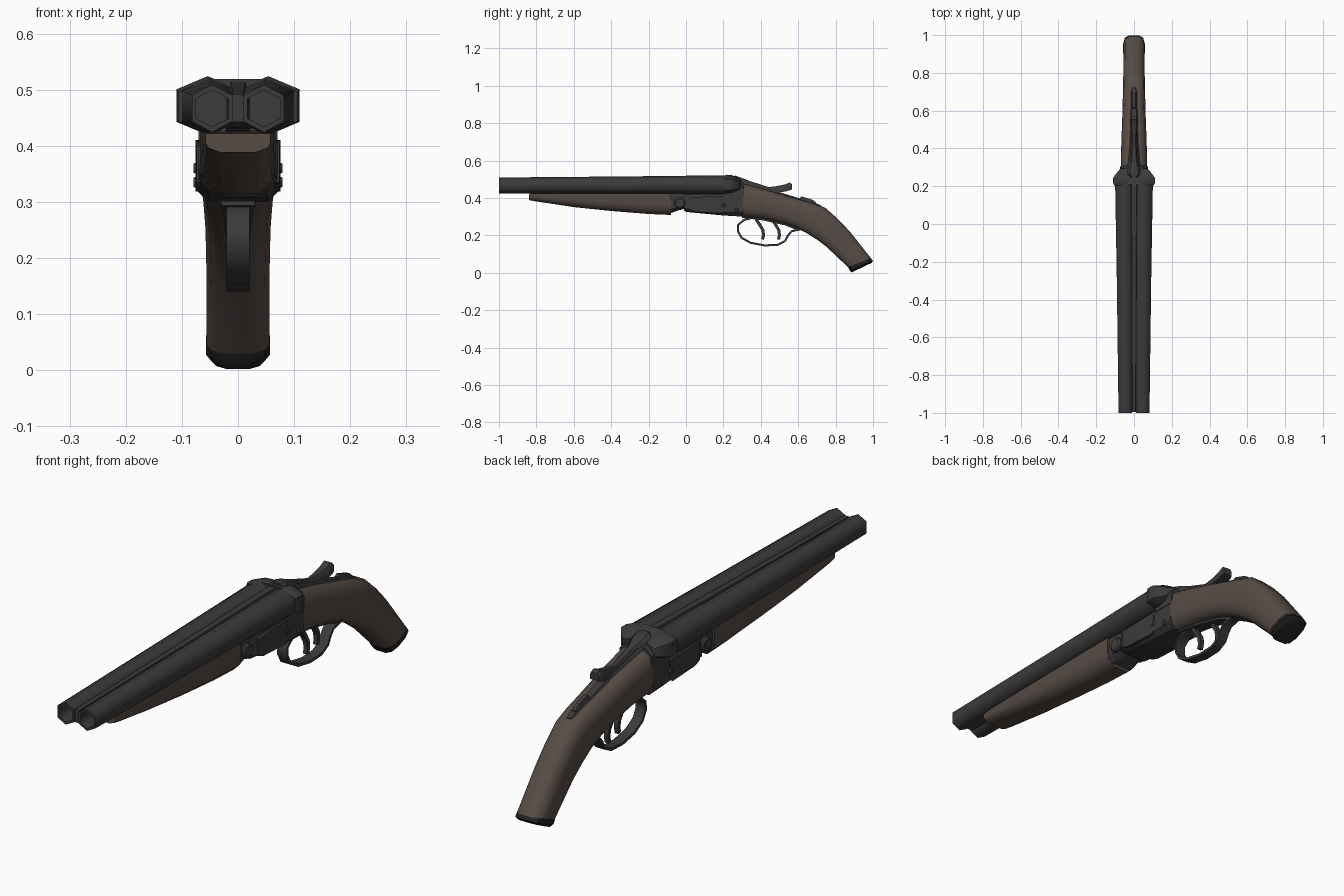
import bpy, bmesh, math
from mathutils import Vector

if "Cube" in bpy.data.objects:
    bpy.data.objects.remove(bpy.data.objects["Cube"])


def material(name, rgb):
    m = bpy.data.materials.new(name)
    m.diffuse_color = (*rgb, 1)
    m.use_nodes = True
    m.node_tree.nodes["Principled BSDF"].inputs["Base Color"].default_value = m.diffuse_color
    return m


STEEL = material("dark_steel", (0.045, 0.043, 0.045))
WOOD = material("dark_wood", (0.095, 0.072, 0.06))
BLACK = material("black_butt", (0.015, 0.015, 0.016))

# Cross-sections, as (sideways, up) in the range -1..1
HEX = [(0, 1), (1, .55), (1, -.55), (0, -1), (-1, -.55), (-1, .55)]
BOX = [(1, 1), (1, -1), (-1, -1), (-1, 1)]
STRAP = [(.6, 1), (1, .3), (1, -1), (-1, -1), (-1, .3), (-.6, 1)]
GRIP = [(.45, 1), (.85, .8), (1, .3), (1, -.4), (.85, -.8), (.45, -1)]
GRIP += [(-u, v) for u, v in reversed(GRIP)]
FOREND = [(1, 1), (1, .0), (.9, -.55), (.52, -1)]
FOREND += [(-u, v) for u, v in reversed(FOREND)]
ACTION = [(.9, 1), (1, -.65), (.72, -1)]
ACTION += [(-u, v) for u, v in reversed(ACTION)]


def loft(name, section, stations, mat, angle=40):
    """Skin a section through stations (top (y,z), bottom (y,z), half width, x)."""
    bm = bmesh.new()
    rings = []
    for top, bot, w, x in stations:
        t, b = Vector(top), Vector(bot)
        ring = []
        for u, v in section:
            p = b.lerp(t, (v + 1) / 2)
            ring.append(bm.verts.new((x + u * w, p.x, p.y)))
        rings.append(ring)
    n = len(section)
    for a, c in zip(rings, rings[1:]):
        for i in range(n):
            j = (i + 1) % n
            bm.faces.new((a[i], a[j], c[j], c[i]))
    bm.faces.new(rings[0])
    bm.faces.new(rings[-1])
    bmesh.ops.recalc_face_normals(bm, faces=bm.faces)
    me = bpy.data.meshes.new(name)
    bm.to_mesh(me)
    bm.free()
    ob = bpy.data.objects.new(name, me)
    bpy.context.collection.objects.link(ob)
    me.materials.append(mat)
    bpy.ops.object.select_all(action='DESELECT')
    ob.select_set(True)
    bpy.context.view_layer.objects.active = ob
    bpy.ops.object.shade_smooth_by_angle(angle=math.radians(angle))
    return ob


def upright(rows, x=0):
    """Stations from (y, top z, bottom z, half width)."""
    return [((y, t), (y, b), w, x) for y, t, b, w in rows]


def ribbon(name, path, widths, thick, mat, x=0):
    """Strip of metal following a (y, z) path."""
    pts = [Vector(p) for p in path]
    st = []
    for i, p in enumerate(pts):
        d = (pts[min(i + 1, len(pts) - 1)] - pts[max(i - 1, 0)]).normalized()
        nrm = Vector((-d.y, d.x)) * thick / 2
        w = widths[0] + (widths[1] - widths[0]) * i / (len(pts) - 1)
        st.append((p + nrm, p - nrm, w, x))
    return loft(name, BOX, st, mat, 50)


def pin(name, y, z, r, half, sides=10):
    st = [(-half, r * .8), (-half + .006, r), (half - .006, r), (half, r * .8)]
    bm = bmesh.new()
    rings = [[bm.verts.new((x, y + q * math.cos(math.tau * i / sides),
                            z + q * math.sin(math.tau * i / sides)))
              for i in range(sides)] for x, q in st]
    for a, c in zip(rings, rings[1:]):
        for i in range(sides):
            bm.faces.new((a[i], a[i - 1], c[i - 1], c[i]))
    bm.faces.new(rings[0])
    bm.faces.new(rings[-1])
    bmesh.ops.recalc_face_normals(bm, faces=bm.faces)
    me = bpy.data.meshes.new(name)
    bm.to_mesh(me)
    bm.free()
    me.materials.append(STEEL)
    bpy.context.collection.objects.link(bpy.data.objects.new(name, me))


for s, side in ((1, "right"), (-1, "left")):
    # Hollow hexagonal barrel, outside wall then bore
    rows = [(.22, .521, .419, .05, .05), (-.3, .515, .422, .043, .048),
            (-1, .509, .424, .036, .046), (-1, .499, .434, .029, .046),
            (.18, .499, .434, .029, .046)]
    loft(side + "_barrel", HEX,
         [((y, t), (y, b), w, s * x) for y, t, b, w, x in rows], STEEL, 65)
    # Rounded breech fence
    loft(side + "_fence", HEX,
         [((y, t), (y, b), w, s * x) for y, t, b, w, x in
          [(.205, .518, .422, .052, .054), (.215, .524, .419, .056, .054),
           (.245, .522, .421, .056, .054), (.27, .51, .428, .045, .047),
           (.295, .495, .44, .03, .04)]], STEEL, 50)
    # Raised lock plate
    loft(side + "_lock_plate", BOX,
         upright([(.02, .40, .335, .004), (.05, .405, .325, .006),
                  (.19, .41, .318, .006), (.205, .40, .33, .004)], s * .07), STEEL)

# Rib filling the valley between barrels
loft("barrel_rib", STRAP, upright([(.22, .514, .425, .022), (-.3, .503, .432, .018),
                                   (-.995, .492, .442, .014)]), STEEL)

# Receiver and standing breech
loft("receiver", ACTION, upright([(-.012, .40, .335, .06), (0, .42, .325, .07),
                                  (.2, .42, .306, .074), (.305, .42, .30, .074)]), STEEL)
loft("standing_breech", STRAP, upright([(.21, .519, .41, .07), (.25, .508, .41, .07),
                                        (.31, .482, .41, .07)]), STEEL)

# Wooden fore-end, its iron and the hinge
loft("forend", FOREND, upright([(-.84, .422, .388, .058), (-.8, .424, .381, .061),
                                (-.6, .424, .351, .064), (-.4, .424, .330, .066),
                                (-.2, .424, .314, .068), (-.08, .424, .309, .068)]), WOOD, 50)
loft("forend_iron", ACTION, upright([(-.085, .425, .318, .064), (-.05, .425, .33, .062),
                                     (.0, .42, .345, .06)]), STEEL)
pin("hinge", -.033, .373, .03, .071, 12)
pin("front_pin", .2, .36, .011, .079)
pin("rear_pin", .27, .335, .011, .079)

# Curved pistol grip and butt plate
loft("grip", GRIP, [((.305, .476), (.305, .299), .07, 0), ((.45, .437), (.41, .289), .067, 0),
                    ((.59, .396), (.53, .262), .062, 0), ((.68, .371), (.59, .239), .06, 0),
                    ((.745, .347), (.645, .212), .058, 0), ((.815, .285), (.70, .177), .057, 0),
                    ((.878, .218), (.752, .138), .056, 0),
                    ((.990, .076), (.868, .028), .056, 0)], WOOD, 50)
loft("butt_plate", GRIP, [((.988, .078), (.866, .030), .057, 0), ((.999, .064), (.876, .012), .057, 0),
                          ((.993, .053), (.886, .002), .045, 0)], BLACK)

# Top tang, safety slide and opening lever
loft("top_tang", STRAP, upright([(.26, .508, .45, .045), (.33, .484, .42, .035),
                                 (.45, .446, .40, .025), (.6, .400, .36, .022),
                                 (.7, .370, .33, .02), (.725, .358, .33, .012)]), STEEL)
loft("safety_slide", STRAP, upright([(.61, .402, .37, .011), (.62, .408, .37, .013),
                                     (.68, .389, .35, .013), (.695, .376, .35, .011)]), STEEL)
loft("opening_lever", STRAP, upright([(.245, .515, .48, .02), (.262, .519, .48, .034),
                                      (.295, .508, .47, .034), (.34, .491, .455, .019),
                                      (.44, .458, .435, .013), (.48, .462, .428, .016),
                                      (.53, .472, .434, .022), (.553, .482, .440, .023),
                                      (.568, .474, .446, .019)]), STEEL)

# Lower tang, trigger guard and two triggers
ribbon("lower_tang", [(.3, .3), (.41, .287), (.53, .26), (.6, .232)], (.03, .02), .014, STEEL)
ribbon("trigger_guard", [(.36, .295), (.31, .282), (.278, .255), (.277, .222), (.297, .187),
                         (.345, .16), (.42, .146), (.49, .149), (.53, .17), (.546, .2),
                         (.565, .222), (.61, .232)], (.021, .02), .011, STEEL)
for name, y, x in (("front_trigger", .375, .008), ("rear_trigger", .46, -.008)):
    ribbon(name, [(y, .285), (y + .02, .255), (y + .036, .228), (y + .04, .2), (y + .034, .178)],
           (.011, .008), .016, STEEL, x)
